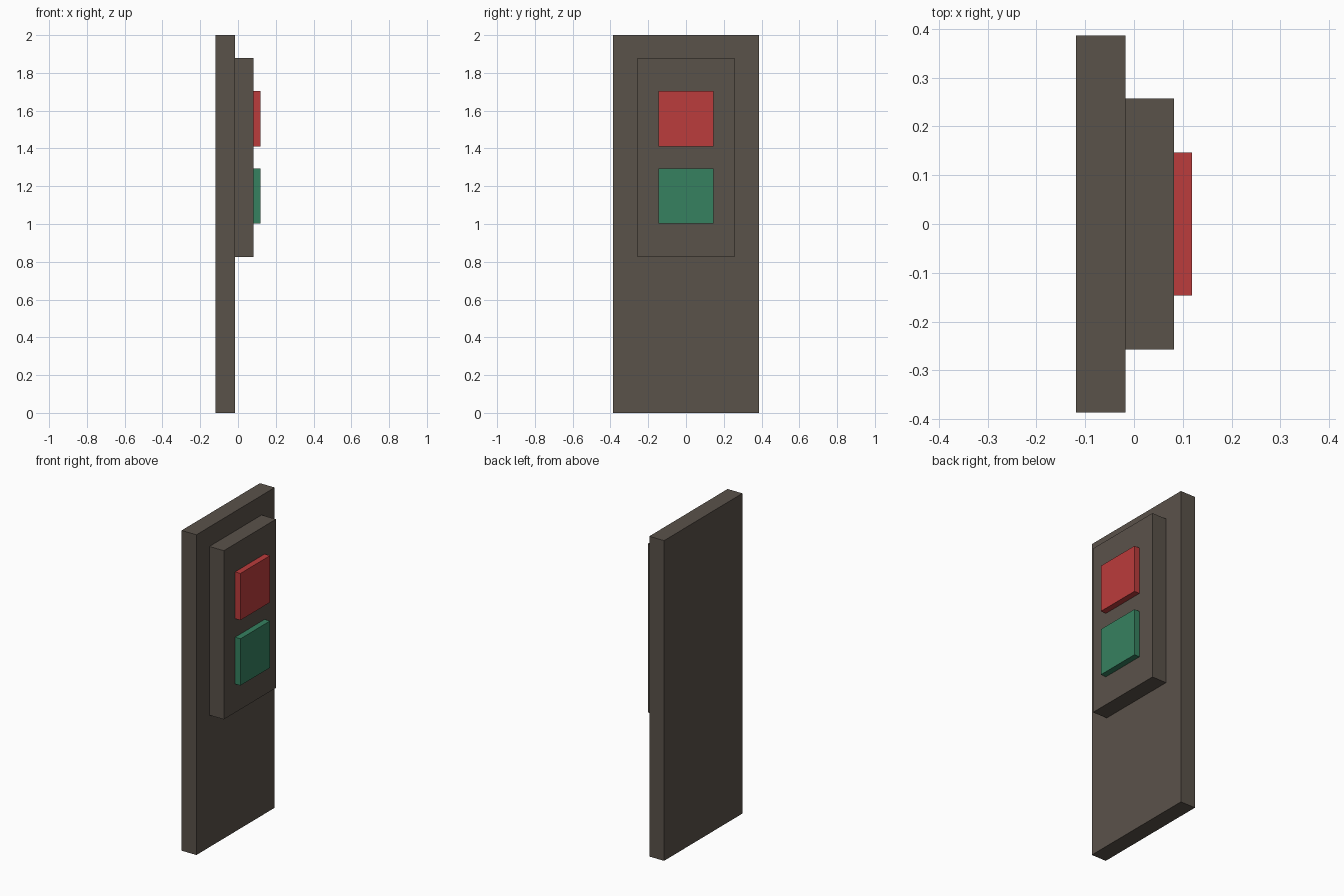
import bpy

if "Cube" in bpy.data.objects:
    bpy.data.objects.remove(bpy.data.objects["Cube"])


def srgb(*rgb):
    """8-bit display colour to linear RGBA."""
    lin = [(c / 255 / 12.92) if c <= 10 else ((c / 255 + 0.055) / 1.055) ** 2.4 for c in rgb]
    return (*lin, 1.0)


def material(name, rgb):
    mat = bpy.data.materials.new(name)
    mat.diffuse_color = srgb(*rgb)
    mat.use_nodes = True
    mat.node_tree.nodes["Principled BSDF"].inputs["Base Color"].default_value = mat.diffuse_color
    return mat


def box(name, x, width, z, mat):
    """Box spanning x and z ranges, centred on y = 0."""
    bpy.ops.mesh.primitive_cube_add(size=1, location=(sum(x) / 2, 0, sum(z) / 2))
    obj = bpy.context.object
    obj.name = name
    obj.scale = (x[1] - x[0], width, z[1] - z[0])
    bpy.ops.object.transform_apply(location=False, rotation=False, scale=True)
    obj.data.materials.append(mat)
    return obj


grey = material("warm dark grey", (90, 82, 74))
red = material("red", (187, 60, 60))
green = material("green", (54, 129, 96))

# Wall plate and raised button housing
box("back_plate", (-0.119, -0.017), 0.773, (0.0, 2.0), grey)
box("button_housing", (-0.017, 0.082), 0.515, (0.824, 1.878), grey)

# Square push buttons
for name, z, mat in (("red_button", 1.557, red), ("green_button", 1.149, green)):
    box(name, (0.082, 0.119), 0.292, (z - 0.146, z + 0.146), mat)
